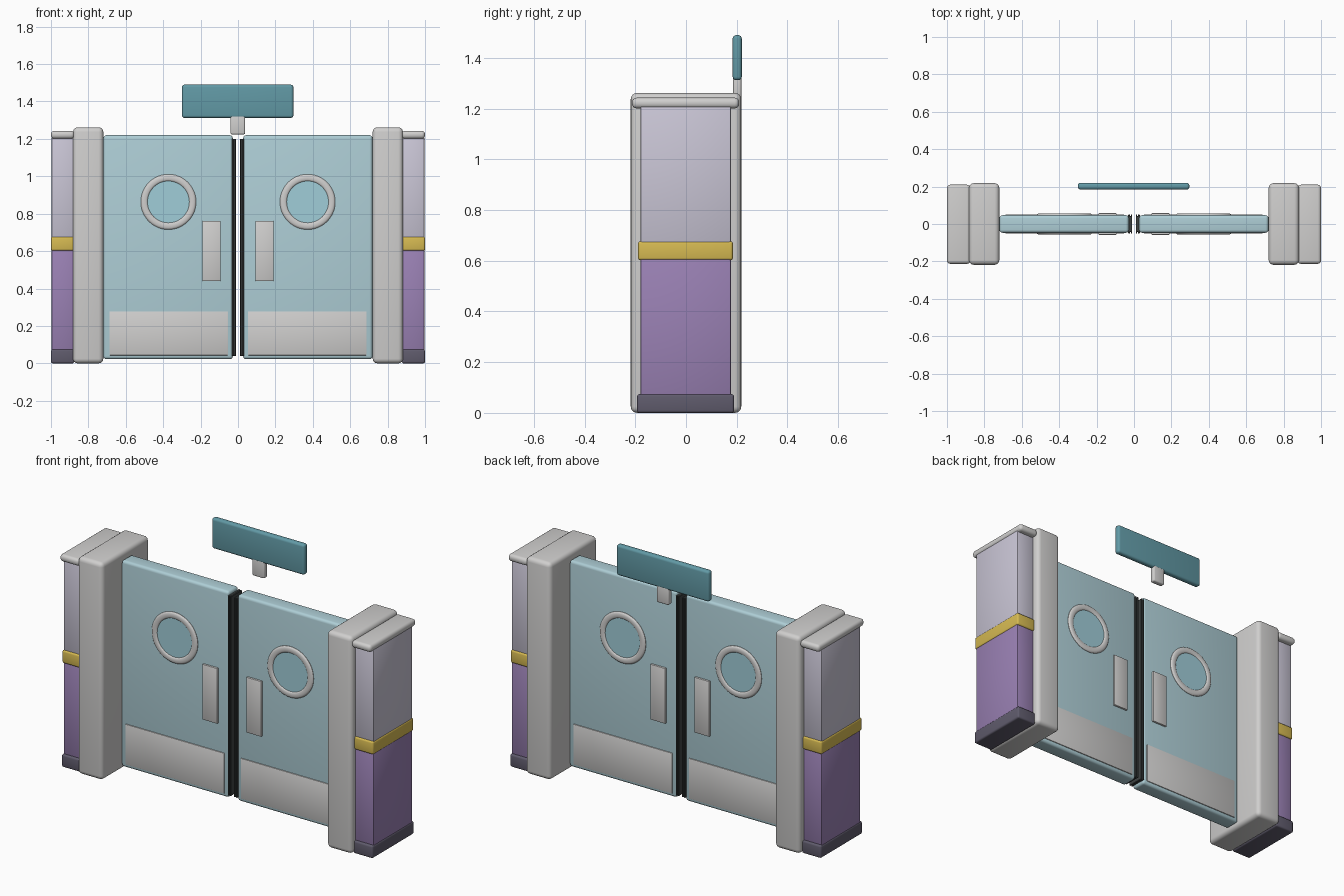
import bpy, bmesh, math
from mathutils import Matrix

if "Cube" in bpy.data.objects:
    bpy.data.objects.remove(bpy.data.objects["Cube"])


def lin(c):
    c /= 255
    return c / 12.92 if c <= 0.04045 else ((c + 0.055) / 1.055) ** 2.4


def material(name, r, g, b):
    m = bpy.data.materials.new(name)
    m.diffuse_color = (lin(r), lin(g), lin(b), 1)
    m.use_nodes = True
    m.node_tree.nodes["Principled BSDF"].inputs["Base Color"].default_value = m.diffuse_color
    return m


METAL = material("light grey metal", 208, 207, 206)
DOOR = material("pale blue", 174, 206, 214)
GLASS = material("glass blue", 160, 205, 216)
SIGN = material("teal", 98, 154, 166)
RUBBER = material("black rubber", 62, 66, 66)
UPPER = material("lavender grey", 202, 198, 214)
LOWER = material("purple", 154, 129, 180)
STRIPE = material("yellow", 214, 186, 82)
BASE = material("dark grey", 95, 91, 108)


def finish(name, bm, mat):
    bmesh.ops.recalc_face_normals(bm, faces=bm.faces)
    me = bpy.data.meshes.new(name)
    bm.to_mesh(me)
    bm.free()
    me.materials.append(mat)
    ob = bpy.data.objects.new(name, me)
    bpy.context.collection.objects.link(ob)
    bpy.ops.object.select_all(action='DESELECT')
    ob.select_set(True)
    bpy.context.view_layer.objects.active = ob
    bpy.ops.object.shade_smooth_by_angle(angle=math.radians(35))
    return ob


def box(name, x, y, z, mat, bevel=0.01, segments=3):
    """Rounded box from (min, max) ranges."""
    bm = bmesh.new()
    bmesh.ops.create_cube(bm, size=1)
    for v in bm.verts:
        v.co = [(a + b) / 2 + c * (b - a) for (a, b), c in zip((x, y, z), v.co)]
    if bevel:
        bmesh.ops.bevel(bm, geom=bm.edges[:], offset=bevel, segments=segments,
                        profile=0.5, affect='EDGES')
    return finish(name, bm, mat)


def lathe(name, profile, centre, mat, steps=48):
    """Spin (radius, y) points around the y axis."""
    bm = bmesh.new()
    verts = [bm.verts.new((r, y, 0)) for r, y in profile]
    edges = [bm.edges.new(p) for p in zip(verts, verts[1:])]
    bmesh.ops.spin(bm, geom=verts + edges, cent=(0, 0, 0), axis=(0, 1, 0),
                   angle=math.tau, steps=steps, use_duplicate=False)
    bmesh.ops.remove_doubles(bm, verts=bm.verts, dist=1e-5)
    bmesh.ops.transform(bm, matrix=Matrix.Translation(centre), verts=bm.verts)
    return finish(name, bm, mat)


for s, side in ((-1, "left"), (1, "right")):
    def span(a, b):
        return tuple(sorted((s * a, s * b)))

    # door frame post
    box(side + "_frame_post", span(0.72, 0.882), (-0.218, 0.218), (0, 1.262), METAL, 0.025, 4)

    # wall section
    wall = span(0.875, 0.996)
    band = span(0.875, 1.0)
    box(side + "_wall_lower", wall, (-0.18, 0.177), (0.06, 0.61), LOWER, 0.006, 2)
    box(side + "_wall_upper", wall, (-0.18, 0.177), (0.66, 1.21), UPPER, 0.006, 2)
    box(side + "_wall_stripe", band, (-0.189, 0.185), (0.602, 0.677), STRIPE, 0.01)
    box(side + "_wall_base", band, (-0.193, 0.19), (0, 0.074), BASE, 0.01)
    box(side + "_wall_cap", band, (-0.213, 0.21), (1.201, 1.243), METAL, 0.018, 4)

    # door leaf and its ribbed rubber edge seal
    box(side + "_door", span(0.028, 0.719), (-0.047, 0.047), (0.022, 1.22), DOOR, 0.016, 4)
    box(side + "_seal_core", span(0.014, 0.034), (-0.042, 0.042), (0.04, 1.2), RUBBER, 0.003, 1)
    for i, (a, b) in enumerate(((0.01, 0.017), (0.022, 0.031))):
        box(f"{side}_seal_rib_{i}", span(a, b), (-0.051, 0.051), (0.04, 1.2), RUBBER, 0.002, 1)

    # fittings on both faces of the door
    for f, face in ((-1, "front"), (1, "back")):
        def depth(a, b):
            return tuple(sorted((f * a, f * b)))

        tag = f"{side}_{face}_"
        box(tag + "kick_plate", span(0.053, 0.688), depth(0.04, 0.052), (0.043, 0.278),
            METAL, 0.003, 2)
        box(tag + "push_plate", span(0.093, 0.19), depth(0.04, 0.058), (0.44, 0.762),
            METAL, 0.004, 2)
        centre = (s * 0.372, 0, 0.863)
        lathe(tag + "window_ring",
              [(0.148, f * 0.042), (0.148, f * 0.049), (0.144, f * 0.054), (0.138, f * 0.057),
               (0.120, f * 0.057), (0.114, f * 0.054), (0.110, f * 0.049), (0.110, f * 0.042),
               (0.148, f * 0.042)], centre, METAL)
        lathe(tag + "window_glass",
              [(0, f * 0.051), (0.113, f * 0.051), (0.113, f * 0.043), (0, f * 0.043)],
              centre, GLASS)

# overhead sign on a short stem
box("sign_board", (-0.3, 0.296), (0.184, 0.22), (1.312, 1.49), SIGN, 0.014, 4)
box("sign_stem", (-0.04, 0.038), (0.186, 0.218), (1.224, 1.33), METAL, 0.008)
